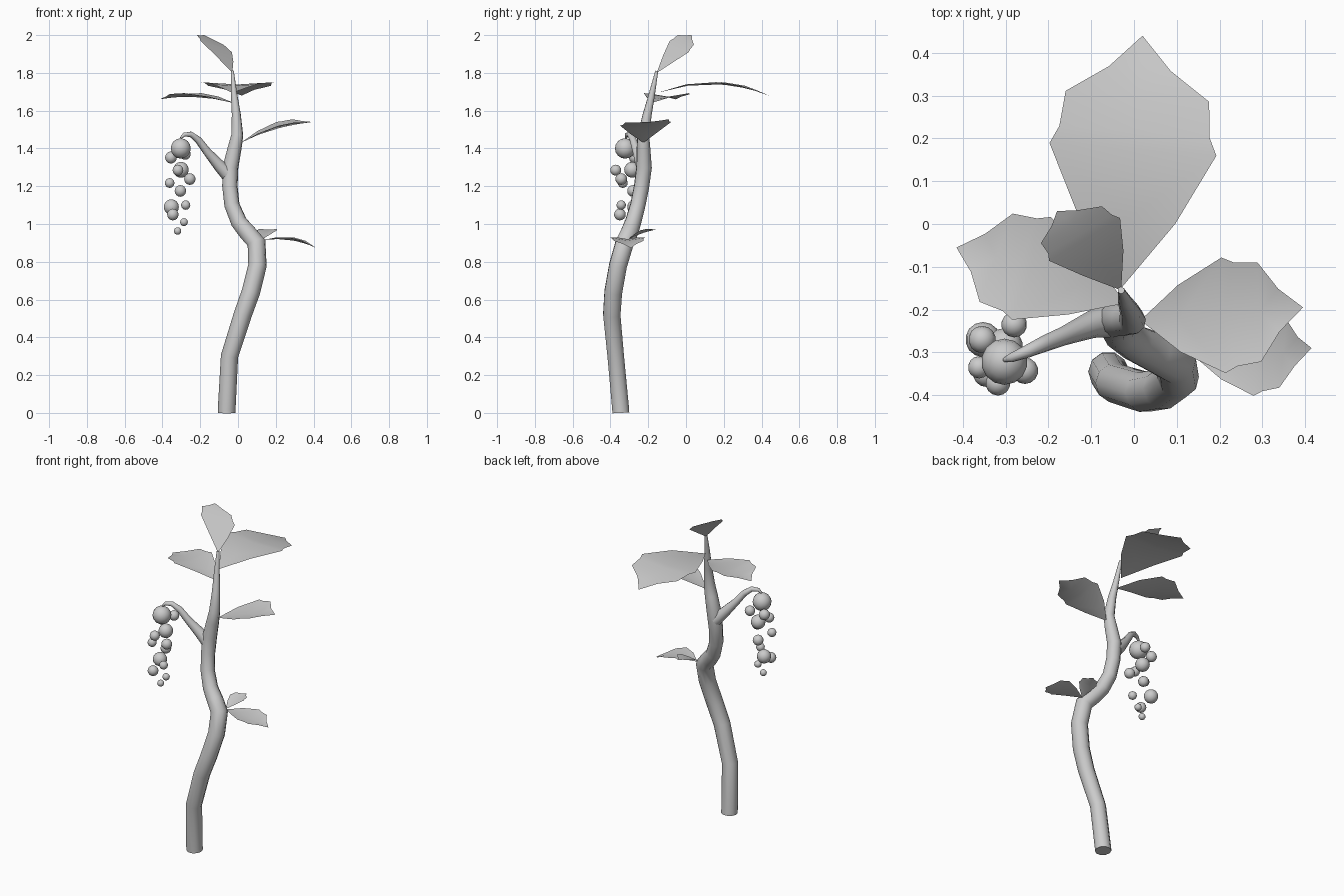
import bpy, bmesh
from mathutils import Vector, Matrix

if "Cube" in bpy.data.objects:
    bpy.data.objects.remove(bpy.data.objects["Cube"])


def add_mesh(name, bm, smooth=True):
    bmesh.ops.recalc_face_normals(bm, faces=bm.faces)
    me = bpy.data.meshes.new(name)
    bm.to_mesh(me)
    bm.free()
    for p in me.polygons:
        p.use_smooth = smooth
    ob = bpy.data.objects.new(name, me)
    bpy.context.collection.objects.link(ob)
    return ob


def tube(name, pts):
    """Tapered tube through (x, y, z, radius) points."""
    cu = bpy.data.curves.new(name, 'CURVE')
    cu.dimensions = '3D'
    cu.bevel_depth = 1.0
    cu.bevel_resolution = 3
    cu.use_fill_caps = True
    sp = cu.splines.new('POLY')
    sp.points.add(len(pts) - 1)
    for p, (x, y, z, r) in zip(sp.points, pts):
        p.co = (x, y, z, 1)
        p.radius = r
    ob = bpy.data.objects.new(name, cu)
    bpy.context.collection.objects.link(ob)
    bpy.ops.object.select_all(action='DESELECT')
    ob.select_set(True)
    bpy.context.view_layer.objects.active = ob
    bpy.ops.object.convert(target='MESH')
    bpy.ops.object.shade_smooth_by_angle(angle=1.0)


# Half outline of a leaf: distance along midrib, share of half width
OUTLINE = [(.27, .58), (.55, 1), (.62, .9), (.76, .86), (.87, .37)]


def leaf(name, base, mid, tip, side, lift):
    """Single-sheet leaf bent along a midrib, edges lifted into a shallow V."""
    b, m, t = Vector(base), Vector(mid), Vector(tip)
    side = Vector(side)

    def rib(u):
        c = 2 * m - (b + t) / 2
        return b * (1 - u) ** 2 + c * 2 * u * (1 - u) + t * u * u

    bm = bmesh.new()
    start, end = bm.verts.new(b), bm.verts.new(t)
    ribs = [bm.verts.new(rib(u)) for u, w in OUTLINE]
    for s in (1, -1):
        edge = [bm.verts.new(rib(u) + side * s * w + Vector((0, 0, lift * w)))
                for u, w in OUTLINE]
        bm.faces.new((start, ribs[0], edge[0]))
        for i in range(len(edge) - 1):
            bm.faces.new((ribs[i], ribs[i + 1], edge[i + 1], edge[i]))
        bm.faces.new((ribs[-1], end, edge[-1]))
    add_mesh(name, bm)


# Winding trunk
tube("trunk", [
    (-.06, -.345, 0, .047), (-.06, -.346, .02, .047), (-.045, -.372, .3, .046),
    (.025, -.393, .52, .048), (.068, -.385, .64, .049), (.103, -.36, .78, .049),
    (.098, -.325, .9, .05), (.05, -.3, .955, .048), (.005, -.28, 1.01, .044),
    (-.032, -.255, 1.1, .041), (-.043, -.235, 1.2, .041),
    (-.04, -.222, 1.3, .042), (-.018, -.225, 1.4, .037),
    (-.004, -.226, 1.47, .032), (-.009, -.205, 1.58, .024),
    (-.022, -.178, 1.7, .016), (-.03, -.155, 1.81, .008)])

# Drooping fruit branch
tube("fruit_branch", [
    (-.05, -.225, 1.26, .04), (-.1, -.235, 1.31, .032), (-.165, -.262, 1.385, .022),
    (-.21, -.28, 1.445, .019), (-.25, -.298, 1.475, .015), (-.285, -.312, 1.473, .011),
    (-.303, -.318, 1.455, .005)])

# Leaves
leaf("back_leaf", (-.03, -.15, 1.695), (-.005, .145, 1.74), (.02, .44, 1.68), (.195, -.015, 0), .012)
leaf("left_leaf", (-.02, -.185, 1.64), (-.22, -.11, 1.672), (-.415, -.055, 1.66), (.045, .12, 0), .02)
leaf("right_leaf", (.015, -.225, 1.43), (.19, -.215, 1.5), (.395, -.195, 1.54), (-.005, .135, .01), .025)
leaf("lower_right_leaf", (.13, -.3, .915), (.275, -.31, .915), (.415, -.29, .873), (.01, .092, 0), .015)
leaf("lower_small_leaf", (.13, -.305, .92), (.15, -.235, .95), (.17, -.16, .97), (.055, -.012, 0), .015)
leaf("top_leaf", (-.03, -.155, 1.8), (-.108, -.045, 1.93), (-.18, .03, 2.0), (.083, .05, -.03), 0)

# Hanging cluster of berries: x, y, z, radius
BERRIES = [
    (-.303, -.322, 1.4, .054), (-.355, -.27, 1.352, .032), (-.28, -.235, 1.37, .03),
    (-.302, -.285, 1.287, .042), (-.318, -.372, 1.285, .029), (-.255, -.343, 1.238, .031),
    (-.362, -.335, 1.217, .026), (-.305, -.28, 1.175, .031), (-.353, -.27, 1.09, .041),
    (-.277, -.343, 1.1, .025), (-.345, -.35, 1.05, .031), (-.286, -.305, 1.01, .021),
    (-.32, -.31, .963, .02)]
bm = bmesh.new()
for x, y, z, r in BERRIES:
    bmesh.ops.create_uvsphere(bm, u_segments=14, v_segments=8, radius=r,
                              matrix=Matrix.Translation((x, y, z)))
add_mesh("berry_cluster", bm)
